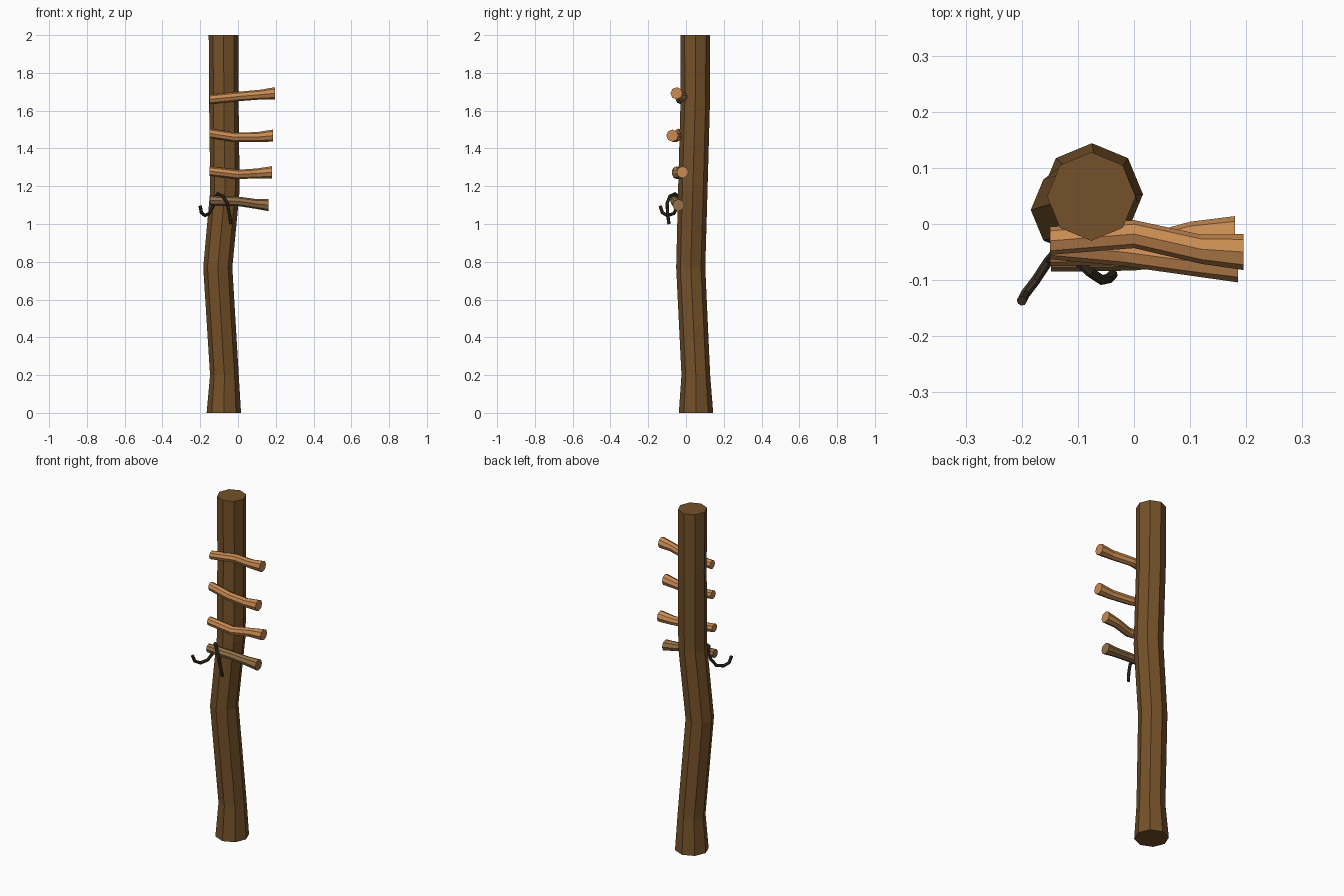
import bpy
import bmesh
import math
from mathutils import Vector, Quaternion

cube = bpy.data.objects.get("Cube")
if cube:
    bpy.data.objects.remove(cube)


def make_material(name, colour):
    mat = bpy.data.materials.new(name)
    mat.use_nodes = True
    mat.diffuse_color = (*colour, 1)
    mat.node_tree.nodes["Principled BSDF"].inputs["Base Color"].default_value = (*colour, 1)
    return mat


bark = make_material("dark bark", (0.175, 0.082, 0.022))
wood = make_material("light wood", (0.58, 0.26, 0.085))
old_wood = make_material("dull wood", (0.30, 0.165, 0.062))
cord = make_material("dark cord", (0.045, 0.030, 0.018))


def tube(name, points, radii, sides, mat, axis=None):
    """Faceted capped tube; rings face the given axis or follow the path."""
    pts = [Vector(p) for p in points]
    bm = bmesh.new()
    rings = []
    normal, frame = Vector((0, 0, 1)), Quaternion()
    for i, p in enumerate(pts):
        ahead = pts[min(i + 1, len(pts) - 1)] - pts[max(i - 1, 0)]
        new = Vector(axis) if axis else ahead.normalized()
        frame = normal.rotation_difference(new) @ frame
        normal = new
        ring = []
        for k in range(sides):
            a = math.tau * k / sides
            offset = Vector((math.cos(a), math.sin(a), 0)) * radii[i]
            ring.append(bm.verts.new(p + frame @ offset))
        rings.append(ring)
    for low, high in zip(rings, rings[1:]):
        for k in range(sides):
            n = (k + 1) % sides
            bm.faces.new((low[k], low[n], high[n], high[k]))
    bm.faces.new(rings[0][::-1])
    bm.faces.new(rings[-1])
    bmesh.ops.recalc_face_normals(bm, faces=bm.faces)
    mesh = bpy.data.meshes.new(name)
    bm.to_mesh(mesh)
    bm.free()
    mesh.materials.append(mat)
    obj = bpy.data.objects.new(name, mesh)
    bpy.context.collection.objects.link(obj)
    return obj


# Crooked upright trunk
tube("trunk",
     [(-.075, .053, 0), (-.072, .052, .2), (-.107, .025, .77),
      (-.069, .036, 1.18), (-.075, .049, 1.65), (-.076, .049, 2)],
     [.091, .076, .077, .078, .078, .079], 8, bark, (0, 0, 1))

# Bent cross sticks, thicker toward the free end
sticks = {
    "top_rung": (wood, [(-.15, -.03, 1.66), (0, -.018, 1.675), (.12, -.045, 1.685), (.195, -.05, 1.692)]),
    "upper_rung": (wood, [(-.15, -.038, 1.48), (-.02, -.05, 1.46), (.10, -.066, 1.46), (.185, -.072, 1.468)]),
    "lower_rung": (wood, [(-.15, -.05, 1.28), (0, -.048, 1.262), (.10, -.022, 1.268), (.18, -.018, 1.274)]),
    "bottom_rung": (old_wood, [(-.148, -.06, 1.125), (0, -.058, 1.12), (.09, -.046, 1.107), (.162, -.04, 1.10)]),
}
for name, (mat, path) in sticks.items():
    tube(name, path, [.025, .025, .026, .032], 8, mat, (1, 0, 0))

# Cord draped over the lowest stick, with a curled end
tube("cord",
     [(-.2, -.137, 1.095), (-.194, -.125, 1.06), (-.175, -.10, 1.045),
      (-.152, -.065, 1.055), (-.132, -.042, 1.095), (-.12, -.035, 1.14),
      (-.108, -.058, 1.16), (-.08, -.085, 1.148), (-.057, -.10, 1.11),
      (-.045, -.097, 1.05), (-.038, -.09, 1.0)],
     [.009] * 11, 8, cord)
